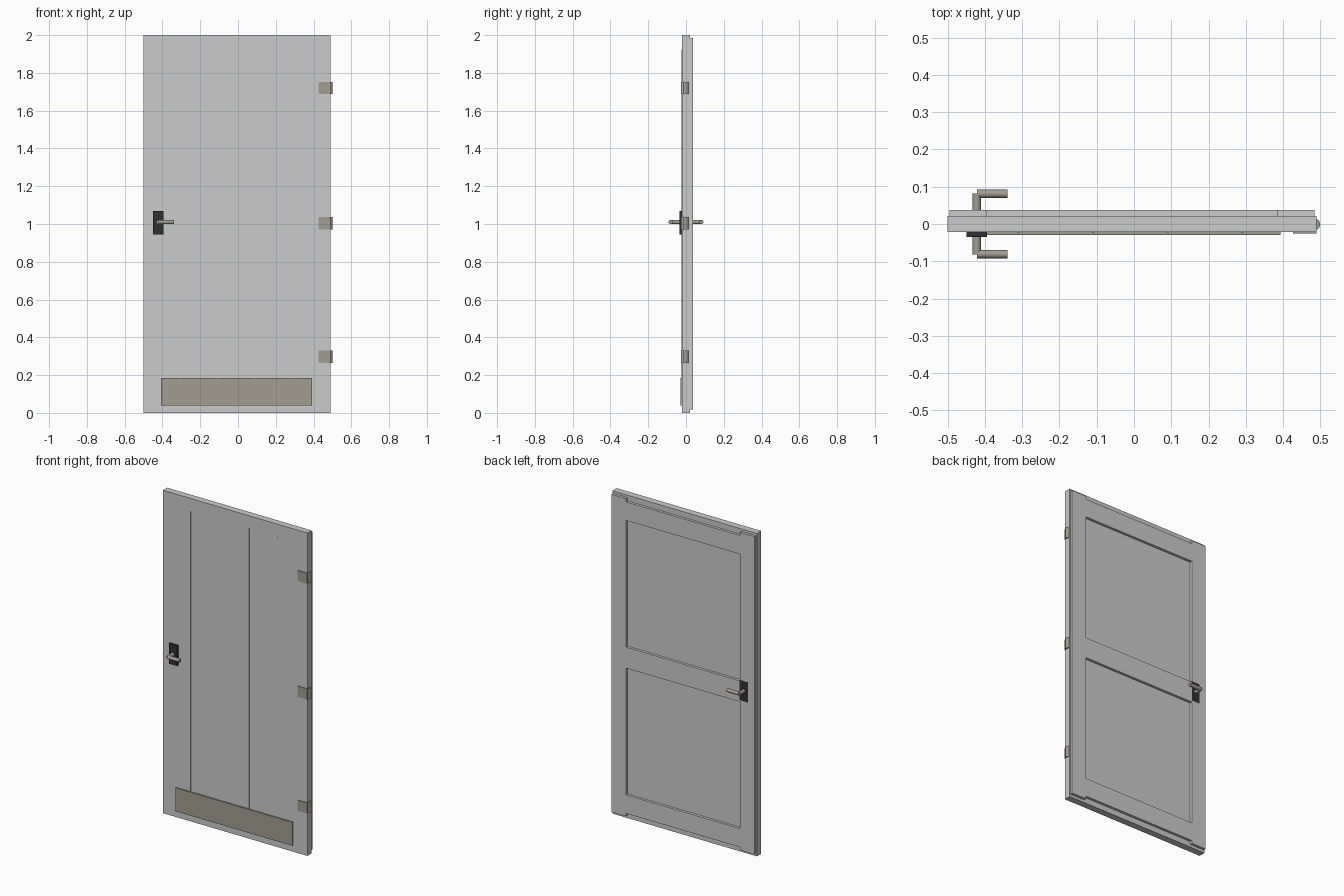
import bpy
from math import pi

if "Cube" in bpy.data.objects:
    bpy.data.objects.remove(bpy.data.objects["Cube"])


def material(name, color):
    m = bpy.data.materials.new(name)
    m.diffuse_color = (*color, 1)
    m.use_nodes = True
    m.node_tree.nodes["Principled BSDF"].inputs["Base Color"].default_value = m.diffuse_color
    return m


GREY = material("door_grey", (0.6, 0.6, 0.6))
METAL = material("brushed_metal", (0.36, 0.34, 0.285))
BLACK = material("lock_black", (0.03, 0.03, 0.03))


def box(name, x, y, z, mat):
    """Box given by its (min, max) range on each axis."""
    r = (x, y, z)
    bpy.ops.mesh.primitive_cube_add(size=1, location=[(a + b) / 2 for a, b in r])
    ob = bpy.context.object
    ob.scale = [b - a for a, b in r]
    ob.name = name
    bpy.ops.object.transform_apply(location=False, rotation=False, scale=True)
    ob.data.materials.append(mat)
    return ob


def rod(name, center, length, radius, axis, sides=24):
    rot = {"x": (0, pi / 2, 0), "y": (pi / 2, 0, 0), "z": (0, 0, 0)}[axis]
    bpy.ops.mesh.primitive_cylinder_add(vertices=sides, radius=radius, depth=length,
                                        location=center, rotation=rot)
    ob = bpy.context.object
    ob.name = name
    ob.data.materials.append(METAL)
    bpy.ops.object.shade_smooth_by_angle(angle=0.6)
    return ob


# Main slab
box("door_slab", (-0.5, 0.49), (-0.021, 0.021), (0, 2), GREY)

# Raised frame on the back: two stiles and three slightly inset rails
FRAME_Y = (0.021, 0.037)
box("stile_handle_side", (-0.495, -0.395), FRAME_Y, (0.017, 1.985), GREY)
box("stile_hinge_side", (0.385, 0.485), FRAME_Y, (0.017, 1.985), GREY)
for name, z in (("bottom", (0.035, 0.15)), ("middle", (0.935, 1.065)), ("top", (1.85, 1.965))):
    box(name + "_rail", (-0.395, 0.385), FRAME_Y, z, GREY)

# Thin vertical beads on the front
for i in range(4):
    x = -0.31 + 0.2 * i
    box("front_bead", (x - 0.0025, x + 0.0025), (-0.0235, -0.021), (0.08, 1.92), GREY)

# Kick plate
box("kick_plate", (-0.407, 0.393), (-0.03, -0.021), (0.04, 0.185), METAL)

# Three hinges: leaf on the front and knuckle on the edge
for z in (0.297, 1.003, 1.72):
    box("hinge_leaf", (0.427, 0.49), (-0.0255, -0.021), (z - 0.033, z + 0.033), METAL)
    rod("hinge_knuckle", (0.485, -0.001, z), 0.066, 0.015, "z", 16)

# Lock plates, the back one almost flush with the frame
box("front_lock_plate", (-0.45, -0.394), (-0.035, -0.021), (0.945, 1.07), BLACK)
box("back_lock_plate", (-0.45, -0.394), (0.03, 0.0373), (0.945, 1.07), BLACK)

# Lever handles on both sides
for side, label in ((-1, "front"), (1, "back")):
    rod(label + "_handle_spindle", (-0.422, side * 0.0515, 1.01), 0.061, 0.011, "y")
    rod(label + "_handle_lever", (-0.381, side * 0.081, 1.01), 0.082, 0.011, "x")
